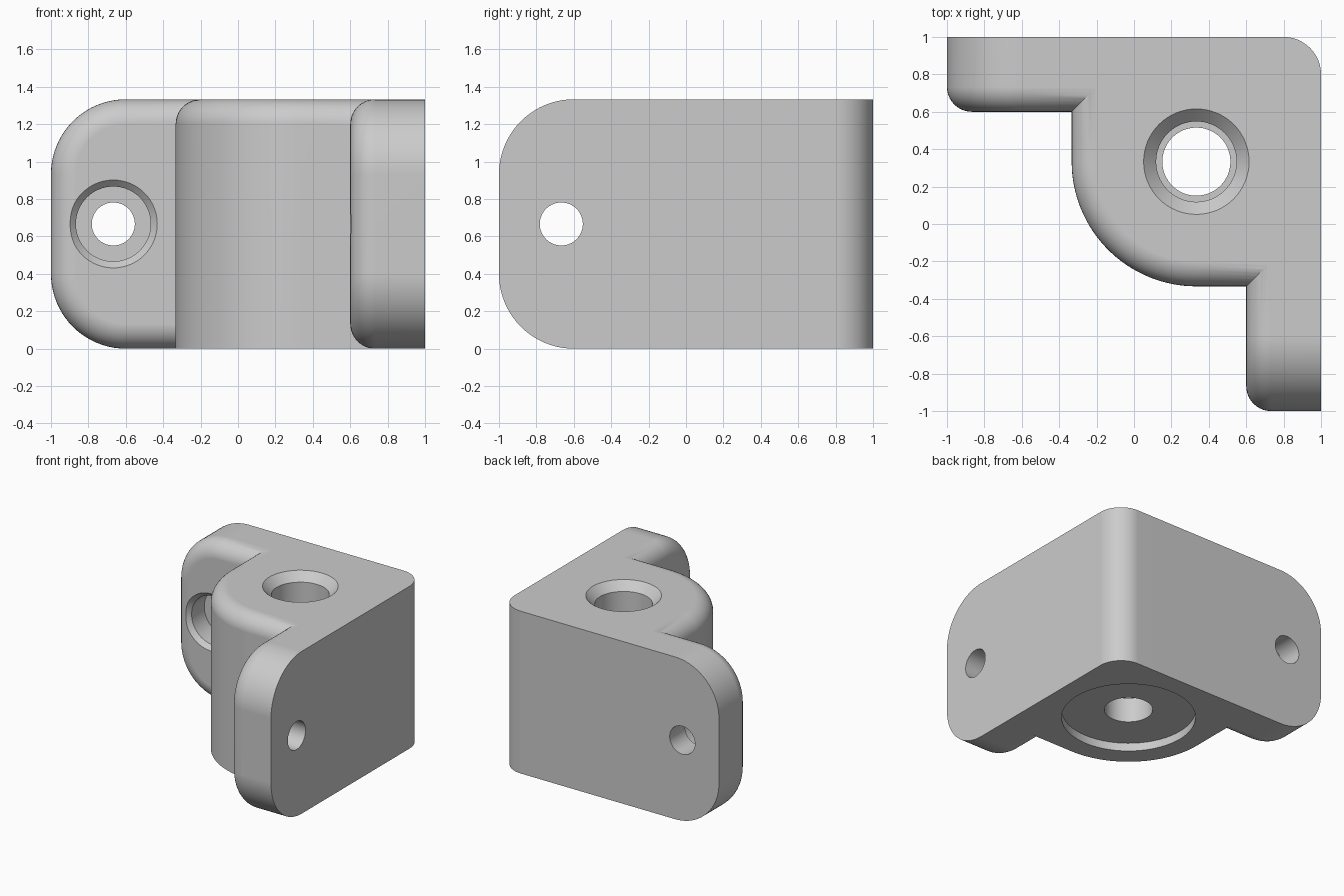
import bpy, bmesh, math
from mathutils import Matrix, Vector

if "Cube" in bpy.data.objects:
    bpy.data.objects.remove(bpy.data.objects["Cube"], do_unlink=True)

HEIGHT = 4 / 3
FILLET = 0.133
THIRD = 1 / 3
SWAP_XY = Matrix(((0, 1, 0, 0), (1, 0, 0, 0), (0, 0, 1, 0), (0, 0, 0, 1)))

grey = bpy.data.materials.new("plain grey")
grey.use_nodes = True
colour = (0.6, 0.6, 0.6, 1)
grey.diffuse_color = colour
grey.node_tree.nodes["Principled BSDF"].inputs["Base Color"].default_value = colour


def arc(cx, cy, radius, start, end, steps):
    angles = [math.radians(start + (end - start) * i / steps) for i in range(steps + 1)]
    return [(cx + radius * math.cos(a), cy + radius * math.sin(a)) for a in angles]


def finish(name, bm, matrix=Matrix()):
    bm.transform(matrix)
    bmesh.ops.recalc_face_normals(bm, faces=bm.faces)
    mesh = bpy.data.meshes.new(name)
    bm.to_mesh(mesh)
    bm.free()
    mesh.materials.append(grey)
    obj = bpy.data.objects.new(name, mesh)
    bpy.context.collection.objects.link(obj)
    return obj


def prism(outline, direction, rounded):
    """Extrude an outline and fillet the far edges that pass the rounded test."""
    bm = bmesh.new()
    base = bm.faces.new([bm.verts.new(p) for p in outline])
    result = bmesh.ops.extrude_face_region(bm, geom=[base], use_keep_orig=True)
    far = [v for v in result["geom"] if isinstance(v, bmesh.types.BMVert)]
    bmesh.ops.translate(bm, verts=far, vec=direction)
    bmesh.ops.recalc_face_normals(bm, faces=bm.faces)
    far = set(far)
    edges = [e for e in bm.edges if set(e.verts) <= far and rounded(e)]
    bmesh.ops.bevel(bm, geom=edges, offset=FILLET, offset_type='OFFSET',
                    segments=10, profile=0.5, affect='EDGES')
    return bm


def lathe(profile, segments=64):
    """Solid of revolution around z from (radius, height) pairs."""
    bm = bmesh.new()
    rings = [[bm.verts.new((r * math.cos(math.tau * i / segments),
                            r * math.sin(math.tau * i / segments), z))
              for i in range(segments)] for r, z in profile]
    for low, high in zip(rings, rings[1:]):
        for i in range(segments):
            j = (i + 1) % segments
            bm.faces.new((low[i], low[j], high[j], high[i]))
    bm.faces.new(rings[0])
    bm.faces.new(rings[-1])
    return bm


def combine(target, tool, operation):
    mod = target.modifiers.new(operation.lower(), 'BOOLEAN')
    mod.operation, mod.solver, mod.object = operation, 'EXACT', tool
    bpy.context.view_layer.objects.active = target
    bpy.ops.object.modifier_apply(modifier=mod.name)
    bpy.data.objects.remove(tool, do_unlink=True)


# Central boss, running back to the rounded outer corner
outline = [(-THIRD, 1)] + arc(THIRD, THIRD, 2 / 3, 180, 270, 32)
outline += [(1, -THIRD)] + arc(0.8, 0.8, 0.2, 0, 90, 12)


def on_boss_front(edge):
    mid = (edge.verts[0].co + edge.verts[1].co) / 2
    return mid.x + mid.y < 0.7


boss = prism([(x, y, 0) for x, y in outline], Vector((0, 0, HEIGHT)), on_boss_front)
bracket = finish("corner_bracket", boss)

# Two mirrored mounting ears with stepped screw holes
ear = [(0, 0), (0, HEIGHT)]
ear += arc(-0.6, HEIGHT - 0.4, 0.4, 90, 180, 20) + arc(-0.6, 0.4, 0.4, 180, 270, 20)
screw_profile = [(0.245, -0.01), (0.2, 0.035), (0.2, 0.2), (0.115, 0.2), (0.115, 0.42)]
screw_axis = Matrix.Translation((-2 / 3, 0.6, 2 / 3)) @ Matrix.Rotation(-math.pi / 2, 4, 'X')
for side in (Matrix(), SWAP_XY):
    plate = prism([(x, 1, z) for x, z in ear], Vector((0, -0.4, 0)), lambda e: True)
    combine(bracket, finish("mounting_ear", plate, side), 'UNION')
for side in (Matrix(), SWAP_XY):
    cutter = finish("screw_hole", lathe(screw_profile), side @ screw_axis)
    combine(bracket, cutter, 'DIFFERENCE')

# Vertical bore with chamfered mouth and shallow recess underneath
bore_profile = [(0.505, -0.01), (0.505, 0.067), (0.182, 0.067), (0.182, 0.27), (0.215, 0.27),
                (0.215, HEIGHT - 0.067), (0.292, HEIGHT + 0.01)]
bore = finish("bore", lathe(bore_profile), Matrix.Translation((THIRD, THIRD, 0)))
combine(bracket, bore, 'DIFFERENCE')

# Smooth curved surfaces, crisp edges
bpy.ops.object.select_all(action='DESELECT')
bracket.select_set(True)
bpy.context.view_layer.objects.active = bracket
bpy.ops.object.shade_smooth_by_angle(angle=math.radians(30))
weighted = bracket.modifiers.new("even_shading", 'WEIGHTED_NORMAL')
weighted.keep_sharp = True
